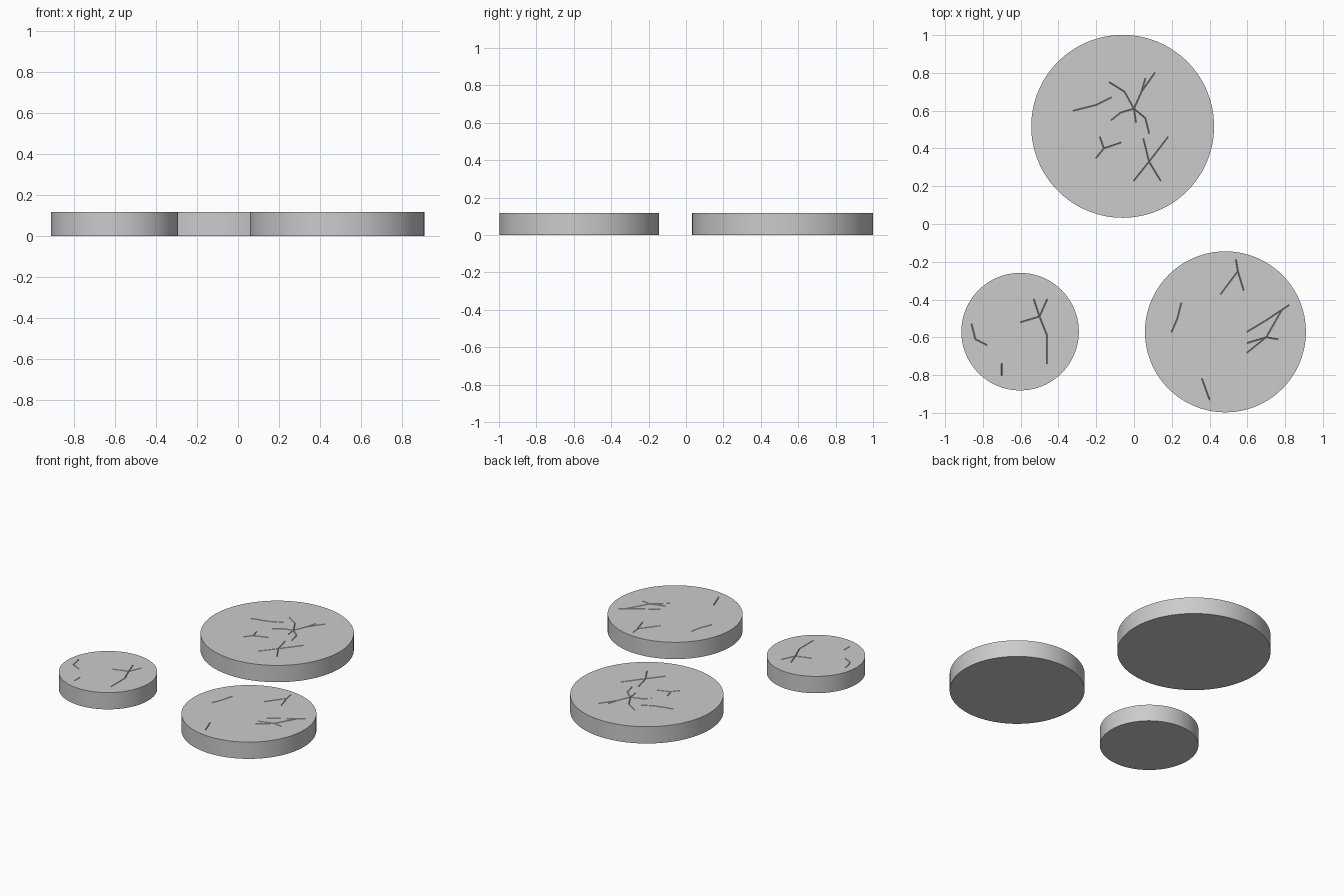
import bpy, bmesh
from mathutils import Vector

if "Cube" in bpy.data.objects:
    bpy.data.objects.remove(bpy.data.objects["Cube"])

H = 0.117        # slab height
W, D = 0.003, 0.005  # crack half width and depth


def crack_cutter(name, cracks):
    """Thin V-shaped wedges following each crack path."""
    bm = bmesh.new()
    for path in cracks:
        for a, b in zip(path, path[1:]):
            a, b = Vector((*a, H)), Vector((*b, H))
            d = (b - a).normalized()
            n = Vector((-d.y, d.x, 0))
            a, b = a - d * 0.002, b + d * 0.002
            up, down = Vector((0, 0, D)), Vector((0, 0, -D))
            r1, r2 = ([bm.verts.new(p + o) for o in (n * 2 * W + up, -n * 2 * W + up, down)]
                      for p in (a, b))
            bm.faces.new(r1)
            bm.faces.new(r2[::-1])
            for i in range(3):
                j = (i + 1) % 3
                bm.faces.new((r1[j], r1[i], r2[i], r2[j]))
    bmesh.ops.recalc_face_normals(bm, faces=bm.faces)
    me = bpy.data.meshes.new(name)
    bm.to_mesh(me)
    bm.free()
    ob = bpy.data.objects.new(name, me)
    bpy.context.collection.objects.link(ob)
    ob.hide_render = True
    return ob


def slab(name, x, y, r, cracks):
    """Round stone slab with cracks engraved in its top."""
    bpy.ops.mesh.primitive_cylinder_add(vertices=128, radius=r, depth=H, location=(x, y, H / 2))
    ob = bpy.context.object
    ob.name = name
    cutter = crack_cutter(name + "_crack_cutter", cracks)
    mod = ob.modifiers.new("cracks", 'BOOLEAN')
    mod.operation = 'DIFFERENCE'
    mod.solver = 'EXACT'
    mod.use_self = True
    mod.object = cutter
    bpy.ops.object.modifier_apply(modifier=mod.name)
    bpy.data.objects.remove(cutter)
    bpy.ops.object.shade_smooth_by_angle(angle=0.5)


# large slab at the back
slab("large_stone_slab", -0.06, 0.517, 0.484, [
    [(-0.13, 0.75), (-0.05, 0.70), (0, 0.61), (0.01, 0.54)],
    [(0, 0.61), (0.04, 0.70), (0.11, 0.80)],
    [(0.04, 0.70), (0.06, 0.77)],
    [(-0.12, 0.55), (-0.07, 0.59), (0, 0.61), (0.06, 0.56), (0.08, 0.48)],
    [(-0.32, 0.60), (-0.20, 0.63), (-0.12, 0.67)],
    [(-0.20, 0.35), (-0.16, 0.40), (-0.07, 0.43)],
    [(-0.18, 0.46), (-0.16, 0.40)],
    [(0, 0.23), (0.08, 0.33), (0.18, 0.46)],
    [(0.05, 0.45), (0.08, 0.33), (0.14, 0.23)],
])

# small slab at the front left
slab("small_stone_slab", -0.603, -0.57, 0.311, [
    [(-0.86, -0.53), (-0.84, -0.61), (-0.78, -0.64)],
    [(-0.70, -0.80), (-0.70, -0.74)],
    [(-0.53, -0.40), (-0.50, -0.49), (-0.46, -0.59), (-0.46, -0.74)],
    [(-0.60, -0.52), (-0.50, -0.49), (-0.46, -0.40)],
])

# medium slab at the front right
slab("medium_stone_slab", 0.484, -0.571, 0.426, [
    [(0.46, -0.37), (0.55, -0.25), (0.54, -0.19)],
    [(0.55, -0.25), (0.58, -0.35)],
    [(0.20, -0.57), (0.23, -0.50), (0.25, -0.42)],
    [(0.36, -0.82), (0.40, -0.93)],
    [(0.60, -0.57), (0.70, -0.51), (0.82, -0.43)],
    [(0.60, -0.68), (0.70, -0.60), (0.78, -0.46)],
    [(0.60, -0.63), (0.70, -0.60), (0.76, -0.61)],
])
